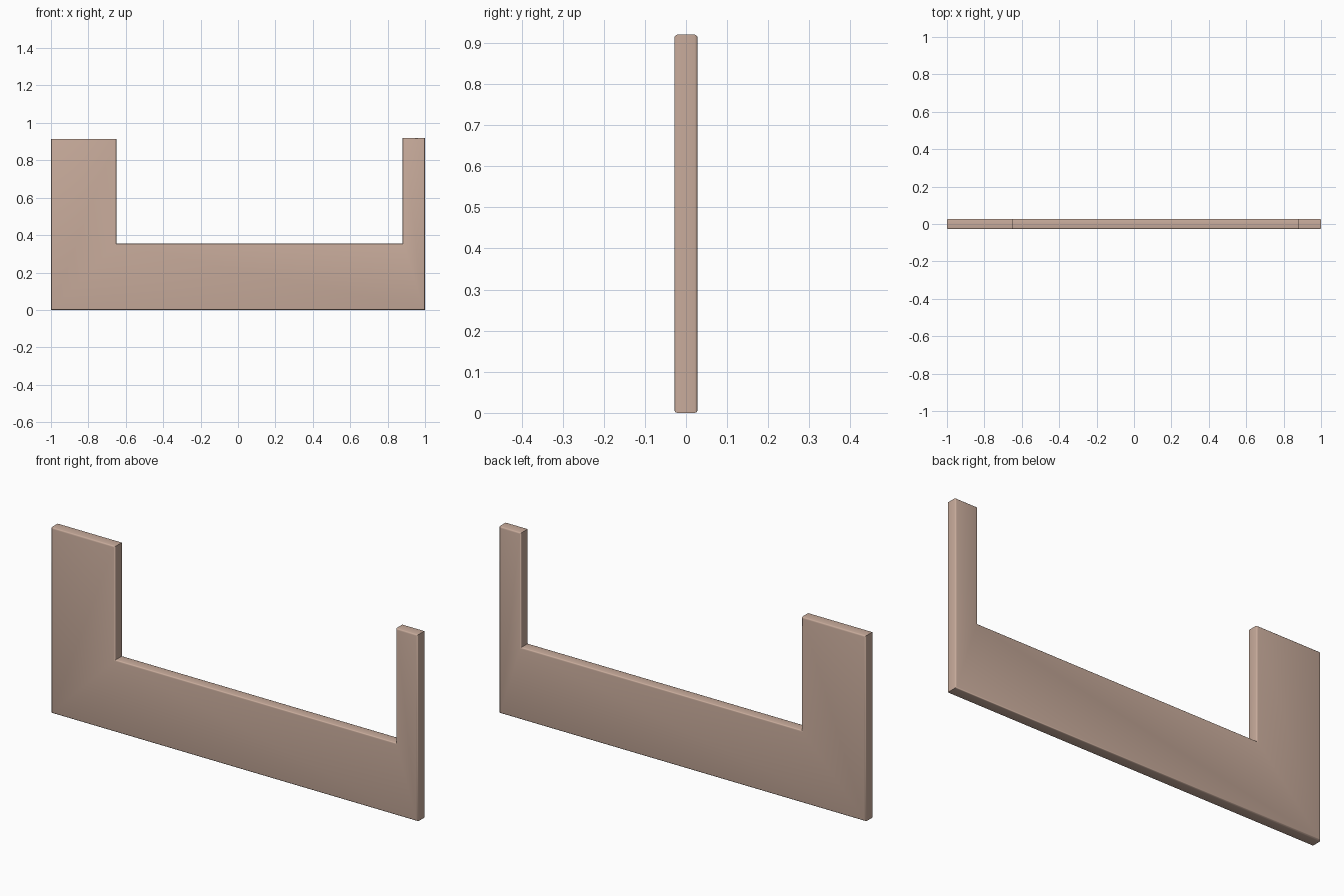
import bpy, bmesh, math

if "Cube" in bpy.data.objects:
    bpy.data.objects.remove(bpy.data.objects["Cube"])

HALF = 0.028

# U-shaped outline in the x-z plane: wide left post, low rail, narrow right post
outline = [(-1, 0), (1, 0), (1, 0.92), (0.88, 0.92),
           (0.88, 0.355), (-0.65, 0.355), (-0.65, 0.915), (-1, 0.915)]

# Extrude the outline through the panel thickness
bm = bmesh.new()
face = bm.faces.new([bm.verts.new((x, -HALF, z)) for x, z in outline])
ext = bmesh.ops.extrude_face_region(bm, geom=[face], use_keep_orig=True)
new_verts = [g for g in ext["geom"] if isinstance(g, bmesh.types.BMVert)]
bmesh.ops.translate(bm, verts=new_verts, vec=(0, 2 * HALF, 0))
bmesh.ops.recalc_face_normals(bm, faces=bm.faces)

# Softly round the front and back rims
rims = [e for e in bm.edges if abs(e.verts[0].co.y - e.verts[1].co.y) < 1e-5]
bmesh.ops.bevel(bm, geom=rims, offset=0.007, offset_type='OFFSET',
                segments=3, profile=0.5, affect='EDGES')

mesh = bpy.data.meshes.new("side_panel")
bm.to_mesh(mesh)
bm.free()
panel = bpy.data.objects.new("side_panel", mesh)
bpy.context.collection.objects.link(panel)

# Warm pinkish brown finish
mat = bpy.data.materials.new("warm_wood")
mat.diffuse_color = (0.58, 0.41, 0.33, 1)
mat.use_nodes = True
mat.node_tree.nodes["Principled BSDF"].inputs["Base Color"].default_value = mat.diffuse_color
mesh.materials.append(mat)

bpy.context.view_layer.objects.active = panel
panel.select_set(True)
bpy.ops.object.shade_smooth_by_angle(angle=math.radians(35))
